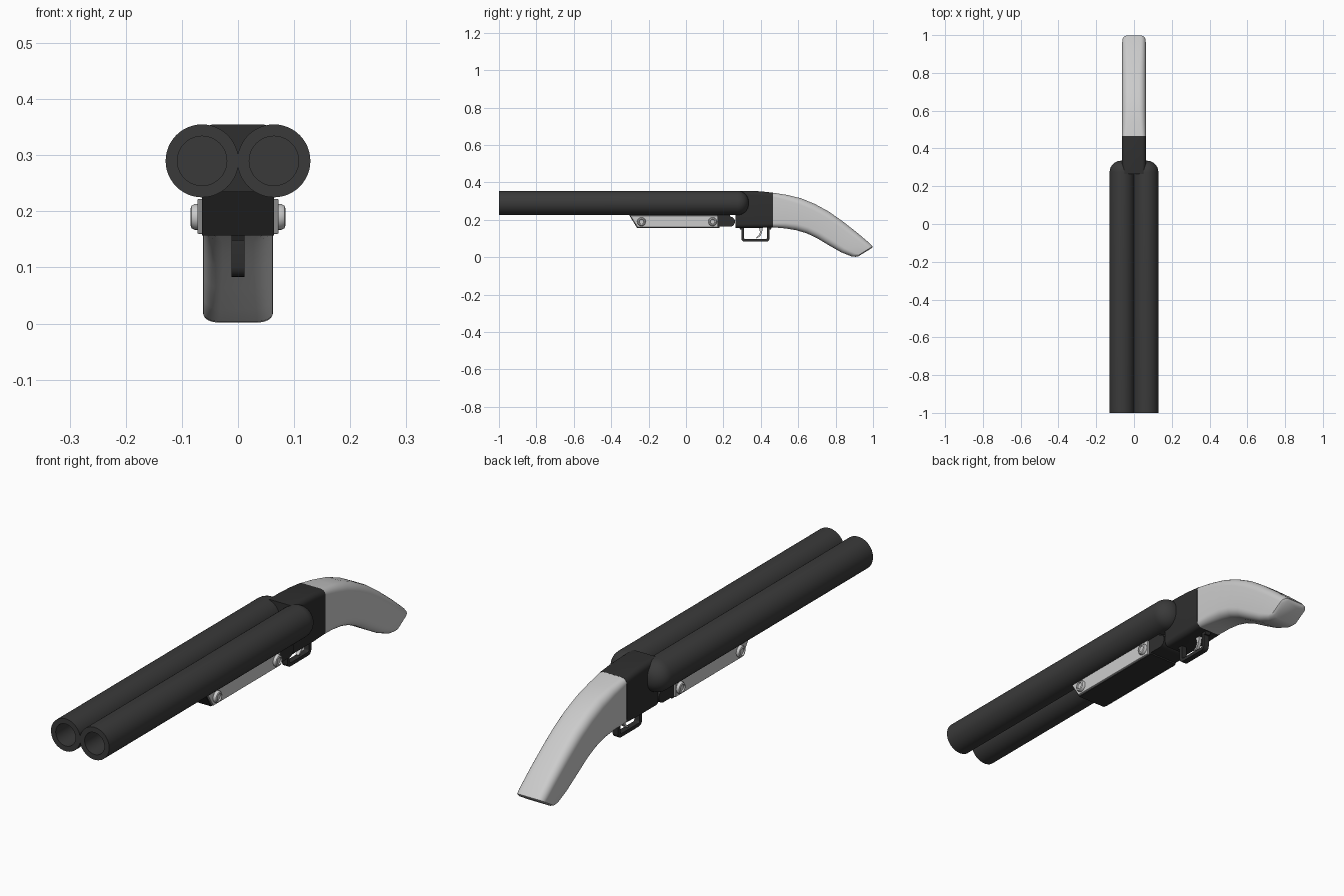
import bpy, bmesh
from math import sin, cos, pi, radians
from mathutils import Vector

if "Cube" in bpy.data.objects:
    bpy.data.objects.remove(bpy.data.objects["Cube"])


def material(name, v):
    m = bpy.data.materials.new(name)
    m.diffuse_color = (v, v, v, 1)
    m.use_nodes = True
    m.node_tree.nodes["Principled BSDF"].inputs["Base Color"].default_value = m.diffuse_color
    return m


BARREL = material("barrel_dark", 0.042)
DARK = material("receiver_dark", 0.028)


def finish(name, bm, mat=None, bevel=0, angle=35):
    bmesh.ops.recalc_face_normals(bm, faces=bm.faces)
    me = bpy.data.meshes.new(name)
    bm.to_mesh(me)
    bm.free()
    ob = bpy.data.objects.new(name, me)
    bpy.context.collection.objects.link(ob)
    if mat:
        me.materials.append(mat)
    if bevel:
        b = ob.modifiers.new("bevel", 'BEVEL')
        b.width, b.segments, b.limit_method = bevel, 3, 'ANGLE'
        b.angle_limit = radians(40)
    bpy.ops.object.select_all(action='DESELECT')
    bpy.context.view_layer.objects.active = ob
    ob.select_set(True)
    bpy.ops.object.shade_smooth_by_angle(angle=radians(angle))
    return ob


def skin(rings, cap=True, closed=False):
    """Bridge successive rings of points into a surface."""
    bm = bmesh.new()
    vs = [[bm.verts.new(p) for p in r] for r in rings]
    n = len(rings[0])
    for a, b in zip(vs, vs[1:] + (vs[:1] if closed else [])):
        for i in range(n):
            bm.faces.new((a[i], a[(i + 1) % n], b[(i + 1) % n], b[i]))
    if cap and not closed:
        bm.faces.new(vs[0])
        bm.faces.new(vs[-1])
    return bm


def lathe(profile, centre, axis, n=48):
    """Rings of (radius, distance) about the x or y axis."""
    rings = []
    for r, d in profile:
        ring = []
        for i in range(n):
            a = 2 * pi * i / n
            p = (r * cos(a), d, r * sin(a)) if axis == 'y' else (d, r * cos(a), r * sin(a))
            ring.append(Vector(centre) + Vector(p))
        rings.append(ring)
    return skin(rings)


def extrude(profile, x0, x1):
    """Side profile of (y, z) points extruded across x."""
    return skin([[(x, y, z) for y, z in profile] for x in (x0, x1)])


def section(top, bottom, half, r, seg=6):
    """Rounded rectangle spanning two (y, z) points."""
    t, b = Vector((0, *top)), Vector((0, *bottom))
    mid, up, h = (t + b) / 2, (t - b).normalized(), (t - b).length / 2
    pts = []
    for k, (sx, sz) in enumerate(((1, 1), (-1, 1), (-1, -1), (1, -1))):
        for i in range(seg + 1):
            a = pi / 2 * (k + i / seg)
            u, v = sx * (half - r) + r * cos(a), sz * (h - r) + r * sin(a)
            pts.append(mid + Vector((u, 0, 0)) + up * v)
    return pts


# Twin barrels with deep bores and rounded breech ends
for side, x in (("left", -0.064), ("right", 0.064)):
    prof = [(0.044, 0.2), (0.044, -1), (0.065, -1), (0.065, 0.275)]
    prof += [(0.005 + 0.06 * cos(a), 0.275 + 0.06 * sin(a))
             for a in [pi / 2 * i / 8 for i in range(1, 9)]]
    finish(side + "_barrel", lathe(prof, (x, 0, 0.29), 'y'), BARREL)

# Receiver, narrowing toward the breech
finish("receiver", skin([section((0.265, 0.355), (0.265, 0.157), 0.061, 0.018),
                         section((0.34, 0.355), (0.34, 0.157), 0.063, 0.022),
                         section((0.40, 0.352), (0.40, 0.157), 0.063, 0.022),
                         section((0.465, 0.345), (0.465, 0.16), 0.063, 0.022)]), DARK)

# Curved pistol grip
grip = [((0.463, 0.345), (0.463, 0.16), 0.022), ((0.54, 0.333), (0.53, 0.154), 0.03),
        ((0.615, 0.315), (0.59, 0.144), 0.035), ((0.69, 0.284), (0.645, 0.128), 0.035),
        ((0.765, 0.243), (0.70, 0.102), 0.035), ((0.84, 0.19), (0.765, 0.063), 0.033),
        ((0.915, 0.131), (0.83, 0.026), 0.03), ((0.985, 0.072), (0.885, 0.004), 0.028)]
rings = [section(t, b, 0.0625, r) for t, b, r in grip]
rings.append(section((0.998, 0.058), (0.908, 0.002), 0.061, 0.026))
rings.append(section((0.994, 0.049), (0.922, 0.005), 0.053, 0.02))
finish("grip", skin(rings), angle=45)

# Fore-end block with slanted nose, and hinge knuckle behind it
finish("fore_end", extrude([(-0.31, 0.235), (-0.262, 0.157), (0.18, 0.157),
                            (0.18, 0.235)], -0.064, 0.064), DARK)
hinge = [(0.16, 0.163), (0.16, 0.235), (0.235, 0.235)]
hinge += [(0.235 + 0.027 * cos(a), 0.19 + 0.027 * sin(a))
          for a in [pi / 2 - pi * i / 10 for i in range(11)]]
finish("hinge_knuckle", extrude(hinge, -0.064, 0.064), DARK)

# Side plates and domed screws, mirrored left and right
for side, s in (("left", -1), ("right", 1)):
    finish(side + "_plate", extrude([(-0.298, 0.222), (-0.258, 0.16), (0.168, 0.16),
                                     (0.168, 0.222)], s * 0.06, s * 0.072), bevel=0.002)
    for label, y in (("front", -0.238), ("rear", 0.142)):
        prof = [(0.023, 0.065), (0.023, 0.077), (0.02, 0.083), (0.014, 0.085),
                (0.012, 0.08)]
        finish(f"{side}_{label}_screw",
               lathe([(r, s * d) for r, d in prof], (0, y, 0.19), 'x', 24))

# Trigger guard: rounded loop with a rectangular band section
def loop(y0, y1, z0, z1, r):
    return [(cy + r * cos(a), cz + r * sin(a))
            for k, (cy, cz) in enumerate(((y1 - r, z1 - r), (y0 + r, z1 - r),
                                          (y0 + r, z0 + r), (y1 - r, z0 + r)))
            for a in [pi / 2 * (k + i / 4) for i in range(5)]]


outer, inner = loop(0.296, 0.447, 0.083, 0.185, 0.018), loop(0.31, 0.433, 0.097, 0.171, 0.008)
band = [[(x, y, z) for y, z in p] for p, x in
        ((outer, -0.012), (outer, 0.012), (inner, 0.012), (inner, -0.012))]
finish("trigger_guard", skin(band, closed=True), DARK)
for label, y in (("front", 0.296), ("rear", 0.447)):
    finish(label + "_guard_foot", extrude([(y - 0.014, 0.165), (y - 0.006, 0.148),
                                          (y + 0.006, 0.148), (y + 0.014, 0.165)],
                                         -0.012, 0.012), DARK)

# Curved trigger
finish("trigger", extrude([(0.388, 0.165), (0.396, 0.135), (0.39, 0.118), (0.373, 0.104),
                           (0.378, 0.1), (0.398, 0.113), (0.407, 0.135), (0.412, 0.165)],
                          -0.007, 0.007))
